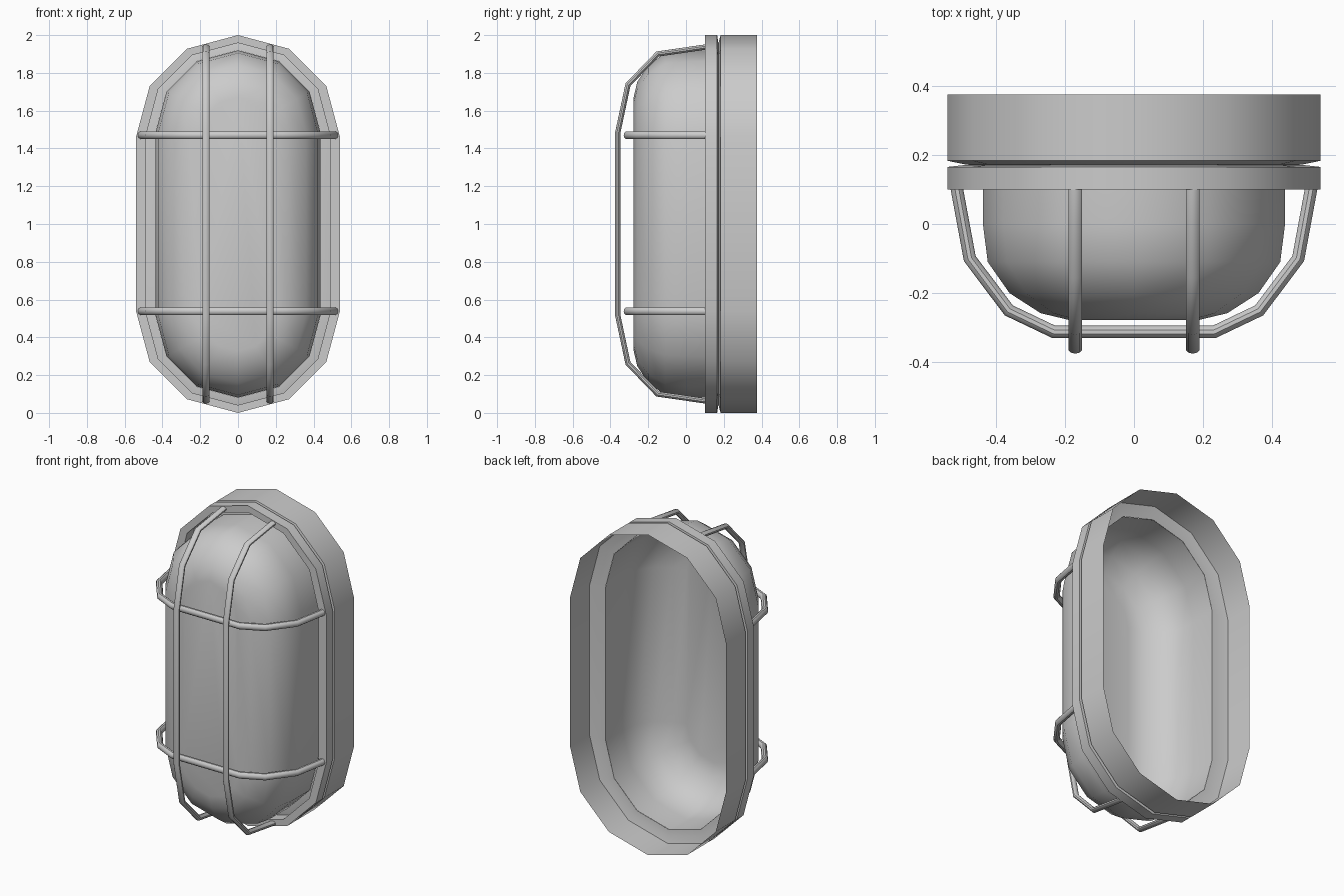
import bpy, bmesh, math
from mathutils import Vector

if "Cube" in bpy.data.objects:
    bpy.data.objects.remove(bpy.data.objects["Cube"])


def finish(name, bm, angle):
    bmesh.ops.recalc_face_normals(bm, faces=bm.faces)
    mesh = bpy.data.meshes.new(name)
    bm.to_mesh(mesh)
    bm.free()
    ob = bpy.data.objects.new(name, mesh)
    bpy.context.collection.objects.link(ob)
    bpy.ops.object.select_all(action='DESELECT')
    ob.select_set(True)
    bpy.context.view_layer.objects.active = ob
    bpy.ops.object.shade_smooth_by_angle(angle=math.radians(angle))
    return ob


def stadium(bm, r, y, h):
    """Upright capsule outline, six segments per rounded end."""
    ring = []
    for c, start in ((1 + h, 0), (1 - h, 180)):
        for i in range(7):
            a = math.radians(start + 30 * i)
            ring.append(bm.verts.new((r * math.cos(a), y, c + r * math.sin(a))))
    return ring


def bridge(bm, rings, closed=False):
    pairs = list(zip(rings, rings[1:]))
    if closed:
        pairs.append((rings[-1], rings[0]))
    for a, b in pairs:
        n = len(a)
        for i in range(n):
            j = (i + 1) % n
            bm.faces.new((a[i], a[j], b[j], b[i]))


def shell(name, profile, closed=False, cap=False, h=None, angle=35):
    bm = bmesh.new()
    rings = [stadium(bm, r, y, h or 0.46 + (0.54 - r) * 0.22) for r, y in profile]
    bridge(bm, rings, closed)
    if cap:
        bm.faces.new(rings[-1])
    return finish(name, bm, angle)


def bar(name, path, place, wide, thick):
    """Sweep an oval section along a planar path with mitred corners."""
    pts = [Vector(p) for p in path]
    bm = bmesh.new()
    rings = []
    for i, p in enumerate(pts):
        d0 = (p - pts[i - 1]).normalized() if i else (pts[1] - p).normalized()
        d1 = (pts[i + 1] - p).normalized() if i < len(pts) - 1 else d0
        t = (d0 + d1).normalized()
        n = Vector((-t.y, t.x)) / t.dot(d0)
        ring = []
        for k in range(10):
            a = 2 * math.pi * k / 10
            q = p + n * thick * math.cos(a)
            ring.append(bm.verts.new(place(q.x, q.y, wide * math.sin(a))))
        rings.append(ring)
    bridge(bm, rings)
    for end in (rings[0], rings[-1]):
        bm.faces.new(end)
    finish(name, bm, 40)


# Back housing, open at the rear, with a flange reaching the lens
shell("housing", [(0.54, 0.375), (0.54, 0.183), (0.487, 0.172), (0.437, 0.168)])

# Front clamping ring
shell("front_ring", [(0.54, 0.165), (0.54, 0.10), (0.487, 0.10), (0.487, 0.171)],
      closed=True)

# Domed lens
shell("lens", [(0.437, 0.168), (0.437, 0.0), (0.423, -0.11), (0.36, -0.20),
               (0.27, -0.258), (0.19, -0.277)], cap=True, h=0.482, angle=50)

# Guard bars: half paths are mirrored to make the full hoop
v_half = [(0.105, 0.937), (-0.15, 0.90), (-0.307, 0.738), (-0.361, 0.485)]
v_path = v_half + [(y, -z) for y, z in reversed(v_half)]
h_half = [(0.513, 0.105), (0.475, -0.10), (0.362, -0.25), (0.232, -0.312)]
h_path = h_half + [(-x, y) for x, y in reversed(h_half)]

for side, x in (("left", -0.17), ("right", 0.17)):
    bar("guard_bar_" + side, v_path,
        lambda y, z, w, x=x: (x + w, y, 1 + z), 0.02, 0.014)
for side, z in (("lower", 0.538), ("upper", 1.47)):
    bar("guard_bar_" + side, h_path,
        lambda x, y, w, z=z: (x, y, z + w), 0.021, 0.018)
